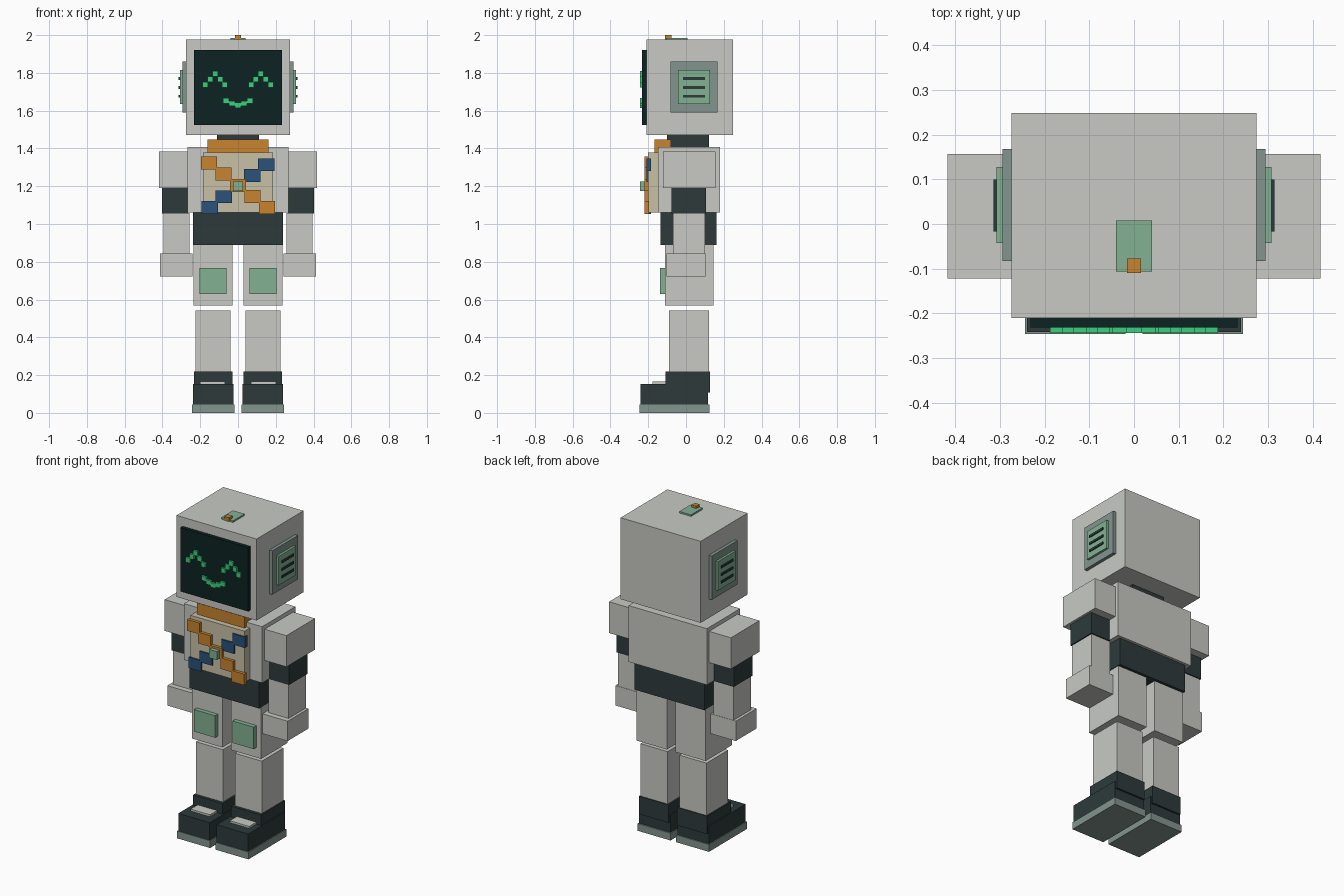
import bpy


def paint(name, hex_code):
    """Material from an sRGB hex colour, stored as linear diffuse colour."""
    rgb = [int(hex_code[i:i + 2], 16) / 255 for i in (0, 2, 4)]
    lin = [c / 12.92 if c <= 0.04045 else ((c + 0.055) / 1.055) ** 2.4 for c in rgb]
    m = bpy.data.materials.new(name)
    m.diffuse_color = (*lin, 1)
    return m


LIGHT = paint("light_grey", "C8CAC4")
DARK = paint("dark_slate", "2D3A3B")
SAGE = paint("sage_green", "82B193")
TRIM = paint("grey_green", "84958F")
BEIGE = paint("beige", "C8C0A6")
ORANGE = paint("orange", "C8832E")
BLUE = paint("blue", "29527A")
GLOW = paint("bright_green", "3DCF7D")
GLASS = paint("black_glass", "0C2222")


def box(name, x, y, z, mat):
    """Box from (min, max) ranges on each axis."""
    spans = (x, y, z)
    bpy.ops.mesh.primitive_cube_add(size=1, location=[(a + b) / 2 for a, b in spans])
    ob = bpy.context.object
    ob.name = name
    ob.scale = [b - a for a, b in spans]
    bpy.ops.object.transform_apply(location=False, rotation=False, scale=True)
    ob.data.materials.append(mat)
    return ob


def pair(name, x, y, z, mat):
    """The same box on the left and right side."""
    box("right_" + name, x, y, z, mat)
    box("left_" + name, (-x[1], -x[0]), y, z, mat)


def tile(name, x, z, w, h, y, mat):
    """Small plate centred at x, z."""
    box(name, (x - w / 2, x + w / 2), y, (z - h / 2, z + h / 2), mat)


# Head, screen and top light
box("head", (-0.274, 0.274), (-0.21, 0.248), (1.472, 1.976), LIGHT)
box("screen", (-0.232, 0.232), (-0.232, -0.205), (1.525, 1.92), GLASS)
box("top_plate", (-0.04, 0.04), (-0.106, 0.008), (1.97, 1.986), SAGE)
box("top_light", (-0.016, 0.016), (-0.11, -0.077), (1.974, 2.0), ORANGE)

# Pixel eyes and smile
for side in (-1, 1):
    for i in range(-2, 3):
        tile("eye_pixel", side * 0.121 + i * 0.026, 1.795 - abs(i) * 0.0285,
             0.029, 0.030, (-0.244, -0.228), GLOW)
for i, z in zip(range(-2, 3), (1.653, 1.638, 1.628, 1.638, 1.653)):
    tile("smile_pixel", i * 0.032, z, 0.033, 0.028, (-0.244, -0.228), GLOW)

# Ears with vents
pair("ear_plate", (0.265, 0.294), (-0.083, 0.168), (1.589, 1.86), TRIM)
pair("ear_cover", (0.285, 0.308), (-0.043, 0.127), (1.634, 1.814), SAGE)
for z in (1.677, 1.723, 1.77):
    pair("ear_vent", (0.3, 0.314), (-0.017, 0.1), (z - 0.007, z + 0.007), DARK)

# Neck, collar and torso
box("neck", (-0.112, 0.112), (-0.1, 0.122), (1.39, 1.475), DARK)
box("collar", (-0.162, 0.162), (-0.167, -0.08), (1.378, 1.447), ORANGE)
box("torso", (-0.268, 0.268), (-0.147, 0.179), (1.06, 1.408), LIGHT)
box("chest_panel", (-0.185, 0.185), (-0.2, -0.14), (1.06, 1.378), BEIGE)
box("pelvis", (-0.239, 0.239), (-0.134, 0.162), (0.889, 1.062), DARK)

# Crossed chest straps and buckle
for i in range(-2, 3):
    tile("orange_strap", i * 0.0765, 1.205 - i * 0.0585, 0.085, 0.069,
         (-0.219, -0.195), ORANGE)
    if i:
        tile("blue_strap", i * 0.075, 1.2 + i * 0.0565, 0.086, 0.067,
             (-0.209, -0.185), BLUE)
box("buckle", (-0.026, 0.026), (-0.244, -0.21), (1.174, 1.226), SAGE)

# Arms
pair("shoulder", (0.262, 0.417), (-0.122, 0.157), (1.19, 1.383), LIGHT)
pair("upper_arm", (0.265, 0.402), (-0.076, 0.107), (1.056, 1.195), DARK)
pair("forearm", (0.258, 0.395), (-0.07, 0.1), (0.84, 1.058), LIGHT)
pair("hand", (0.24, 0.412), (-0.103, 0.102), (0.722, 0.845), LIGHT)

# Legs
pair("thigh", (0.029, 0.236), (-0.111, 0.145), (0.568, 0.892), LIGHT)
pair("knee_pad", (0.06, 0.204), (-0.138, -0.105), (0.63, 0.766), SAGE)
pair("shin", (0.041, 0.226), (-0.09, 0.122), (0.21, 0.543), LIGHT)

# Boots
pair("boot_cuff", (0.029, 0.232), (-0.108, 0.128), (0.108, 0.219), DARK)
pair("boot_foot", (0.024, 0.239), (-0.242, 0.117), (0.04, 0.154), DARK)
pair("boot_lace", (0.068, 0.201), (-0.177, -0.1), (0.15, 0.166), LIGHT)
pair("sole", (0.019, 0.244), (-0.246, 0.124), (0.0, 0.045), TRIM)
